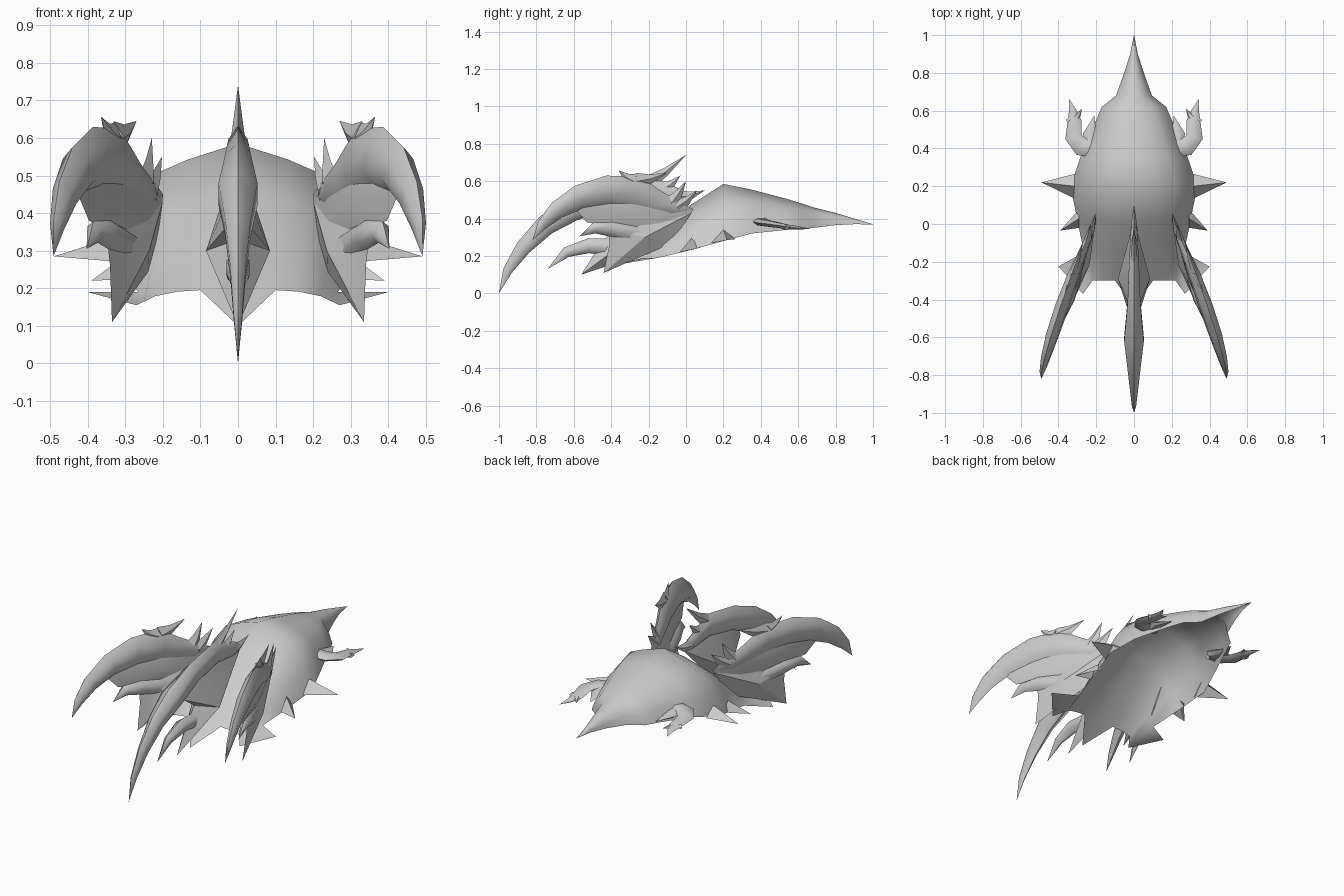
import bpy, bmesh, math
from mathutils import Vector

cube = bpy.data.objects.get("Cube")
if cube:
    bpy.data.objects.remove(cube)

# One bone-grey material for everything
GREY = (0.6, 0.6, 0.6, 1)
mat = bpy.data.materials.new("bone grey")
mat.use_nodes = True
mat.diffuse_color = GREY
bsdf = mat.node_tree.nodes["Principled BSDF"]
bsdf.inputs["Base Color"].default_value = GREY
bsdf.inputs["Roughness"].default_value = 0.7


def centre(v):
    return v


def splayed(v):
    """Shear an upright part onto the outward-turned plane of a side claw."""
    return Vector((v.x + 0.165 - 0.36 * v.y + 0.107 * v.z, v.y, v.z))


def finish(name, bm, place=centre, mirror=False, angle=40, solid=True):
    for v in bm.verts:
        v.co = place(v.co.copy())
    bmesh.ops.remove_doubles(bm, verts=bm.verts, dist=0.0005)
    if solid:
        bmesh.ops.recalc_face_normals(bm, faces=bm.faces)
    mesh = bpy.data.meshes.new(name)
    bm.to_mesh(mesh)
    bm.free()
    mesh.materials.append(mat)
    ob = bpy.data.objects.new(name, mesh)
    bpy.context.collection.objects.link(ob)
    if mirror:
        ob.modifiers.new("Mirror", 'MIRROR')
    bpy.ops.object.select_all(action='DESELECT')
    ob.select_set(True)
    bpy.context.view_layer.objects.active = ob
    bpy.ops.object.shade_smooth_by_angle(angle=math.radians(angle))


def add_horn(bm, path, sizes, side=Vector((1, 0, 0)), sides=6):
    """Tapering tube; sizes are (half width along side, half height)."""
    pts = [Vector(p) for p in path]
    rings = []
    for i, p in enumerate(pts):
        tangent = pts[min(i + 1, len(pts) - 1)] - pts[max(i - 1, 0)]
        up = tangent.cross(side).normalized()
        w, h = sizes[i]
        ring = []
        for k in range(sides):
            a = 2 * math.pi * k / sides
            ring.append(bm.verts.new(p + side * w * math.sin(a) + up * h * math.cos(a)))
        rings.append(ring)
    for a, b in zip(rings, rings[1:]):
        for k in range(sides):
            j = (k + 1) % sides
            bm.faces.new((a[k], a[j], b[j], b[k]))
    bm.faces.new(rings[0])


def claw(name, stations, place, mirror):
    """Claw from (y, z, half width, half height) stations."""
    bm = bmesh.new()
    add_horn(bm, [(0, y, z) for y, z, w, h in stations],
             [(w, h) for y, z, w, h in stations])
    finish(name, bm, place, mirror, 60)


def spikes(name, pairs, place, mirror, w=0.02, h=0.045):
    """Straight thorns, each from a base (y, z) to a tip (y, z)."""
    bm = bmesh.new()
    for (y0, z0), (y1, z1) in pairs:
        mid = (0, y0 * 0.55 + y1 * 0.45, z0 * 0.55 + z1 * 0.45 - 0.008)
        add_horn(bm, [(0, y0, z0), mid, (0, y1, z1)],
                 [(w, h), (w * 0.6, h * 0.55), (0, 0)], sides=4)
    finish(name, bm, place, mirror, 30)


def plate(name, outline, hub, thick, place, mirror):
    """Fan-shaped plate with a raised centre on both faces."""
    bm = bmesh.new()
    rim = [bm.verts.new((0, y, z)) for y, z in outline]
    for s in (-1, 1):
        top = bm.verts.new((s * thick, *hub))
        for i, v in enumerate(rim):
            bm.faces.new((v, rim[(i + 1) % len(rim)], top))
    finish(name, bm, place, mirror, 25)


# Domed shell: (y, half width, ridge height, rim height), open underneath
STATIONS = [(-0.3, 0.25, 0.2, 0.165), (-0.15, 0.265, 0.33, 0.19),
            (0.02, 0.3, 0.47, 0.23), (0.2, 0.335, 0.585, 0.28),
            (0.35, 0.285, 0.555, 0.32), (0.54, 0.205, 0.505, 0.34),
            (0.62, 0.17, 0.48, 0.345), (0.68, 0.095, 0.46, 0.35),
            (0.8, 0.052, 0.43, 0.365), (0.9, 0.02, 0.4, 0.37),
            (1.0, 0.001, 0.37, 0.369)]
ARCH = [(0, 1), (0.4, 0.86), (0.65, 0.74), (0.88, 0.4), (1, 0)]
ARCH = [(-x, z) for x, z in ARCH[:0:-1]] + ARCH
bm = bmesh.new()
rows = [[bm.verts.new((x * w, y, low + z * (top - low))) for x, z in ARCH]
        for y, w, top, low in STATIONS]
for a, b in zip(rows, rows[1:]):
    for i in range(len(ARCH) - 1):
        bm.faces.new((a[i], a[i + 1], b[i + 1], b[i]))
# Pointed front lip
front = rows[0]
tip = bm.verts.new((0, -0.44, 0.1))
for i in range(3, 5):
    bm.faces.new((front[i + 1], front[i], tip))
# Flared lobes at the front corners
for s, col in ((-1, 0), (1, -1)):
    low = bm.verts.new((s * 0.27, -0.37, 0.155))
    out = bm.verts.new((s * 0.4, -0.225, 0.19))
    inner = front[1] if s < 0 else front[-2]
    for p in ((front[col], inner, low), (front[col], low, out),
              (front[col], out, rows[1][col])):
        bm.faces.new(p if s > 0 else p[::-1])
finish("shell", bm, angle=75, solid=False)

# Flared thorns around the shell rim: rim point, tip, half width
RIM = [((0.325, 0.2, 0.28), (0.49, 0.22, 0.285), 0.065),
       ((0.3, 0.03, 0.235), (0.39, -0.035, 0.22), 0.05)]
bm = bmesh.new()
for base, end, w in RIM:
    x, y, z = base
    a, b, top, point = [bm.verts.new(p) for p in (
        (x - 0.01, y - w, z - 0.01), (x - 0.01, y + w, z + 0.01),
        (x - 0.01, y, z + 0.06), end)]
    bm.faces.new((a, point, top))
    bm.faces.new((top, point, b))
finish("rim_thorns", bm, mirror=True, angle=30, solid=False)

# Curled hooks behind the shell sides
bm = bmesh.new()
flat = Vector((0, 0, 1))
add_horn(bm, [(0.21, 0.4, 0.385), (0.28, 0.41, 0.38), (0.32, 0.46, 0.37),
              (0.315, 0.55, 0.355), (0.325, 0.6, 0.35), (0.345, 0.665, 0.345)],
         [(0.022, 0.05), (0.02, 0.05), (0.018, 0.045), (0.014, 0.036),
          (0.01, 0.02), (0, 0)], flat)
add_horn(bm, [(0.21, 0.4, 0.38), (0.235, 0.48, 0.37), (0.21, 0.575, 0.36)],
         [(0.022, 0.04), (0.016, 0.035), (0, 0)], flat)
add_horn(bm, [(0.34, 0.53, 0.355), (0.3, 0.57, 0.355), (0.275, 0.61, 0.35)],
         [(0.014, 0.03), (0.01, 0.018), (0, 0)], flat)
finish("rim_hooks", bm, mirror=True)

# Centre claw group
claw("centre_claw", [(0.05, 0.52, 0, 0), (-0.04, 0.52, 0.02, 0.04),
                     (-0.2, 0.56, 0.03, 0.072), (-0.42, 0.52, 0.04, 0.07),
                     (-0.61, 0.45, 0.06, 0.065), (-0.75, 0.365, 0.04, 0.055),
                     (-0.87, 0.245, 0.024, 0.042), (-0.955, 0.12, 0.013, 0.025),
                     (-1.0, 0, 0, 0)], centre, False)
plate("centre_plate", [(0.02, 0.5), (-0.2, 0.56), (-0.45, 0.5), (-0.5, 0.4),
                       (-0.4, 0.33), (-0.46, 0.26), (-0.56, 0.1), (-0.35, 0.17),
                       (-0.12, 0.36)], (-0.29, 0.3), 0.085, centre, False)
claw("centre_small_claw", [(-0.34, 0.24, 0.03, 0.05), (-0.52, 0.255, 0.035, 0.04),
                           (-0.64, 0.22, 0.02, 0.028), (-0.74, 0.13, 0, 0)],
     centre, False)
spikes("centre_crest", [((-0.2, 0.59), (0, 0.74)), ((-0.12, 0.56), (-0.03, 0.63)),
                        ((-0.04, 0.515), (0.1, 0.55))], centre, False, h=0.04)

# Side claw groups
claw("side_claw", [(0.04, 0.45, 0, 0), (-0.07, 0.46, 0.02, 0.045),
                   (-0.17, 0.495, 0.026, 0.065), (-0.26, 0.54, 0.034, 0.085),
                   (-0.42, 0.55, 0.04, 0.08), (-0.57, 0.515, 0.038, 0.065),
                   (-0.69, 0.445, 0.028, 0.048), (-0.77, 0.365, 0.016, 0.028),
                   (-0.82, 0.285, 0, 0)], splayed, True)
plate("side_upper_plate", [(0.04, 0.45), (-0.1, 0.5), (-0.37, 0.52), (-0.6, 0.46),
                           (-0.53, 0.38), (-0.25, 0.33), (-0.03, 0.35)],
      (-0.3, 0.43), 0.03, splayed, True)
plate("side_lower_plate", [(0.03, 0.43), (-0.25, 0.38), (-0.41, 0.34), (-0.41, 0.26),
                           (-0.44, 0.11), (-0.13, 0.245), (-0.04, 0.33)],
      (-0.22, 0.3), 0.04, splayed, True)
claw("side_small_claw", [(-0.25, 0.31, 0.025, 0.05), (-0.4, 0.345, 0.035, 0.042),
                         (-0.49, 0.35, 0.022, 0.03), (-0.57, 0.305, 0, 0)],
     splayed, True)
spikes("side_crest", [((-0.28, 0.6), (-0.36, 0.657)), ((-0.26, 0.6), (-0.1, 0.645)),
                      ((-0.08, 0.48), (0.0, 0.6)), ((-0.05, 0.46), (0.06, 0.55))],
       splayed, True)
